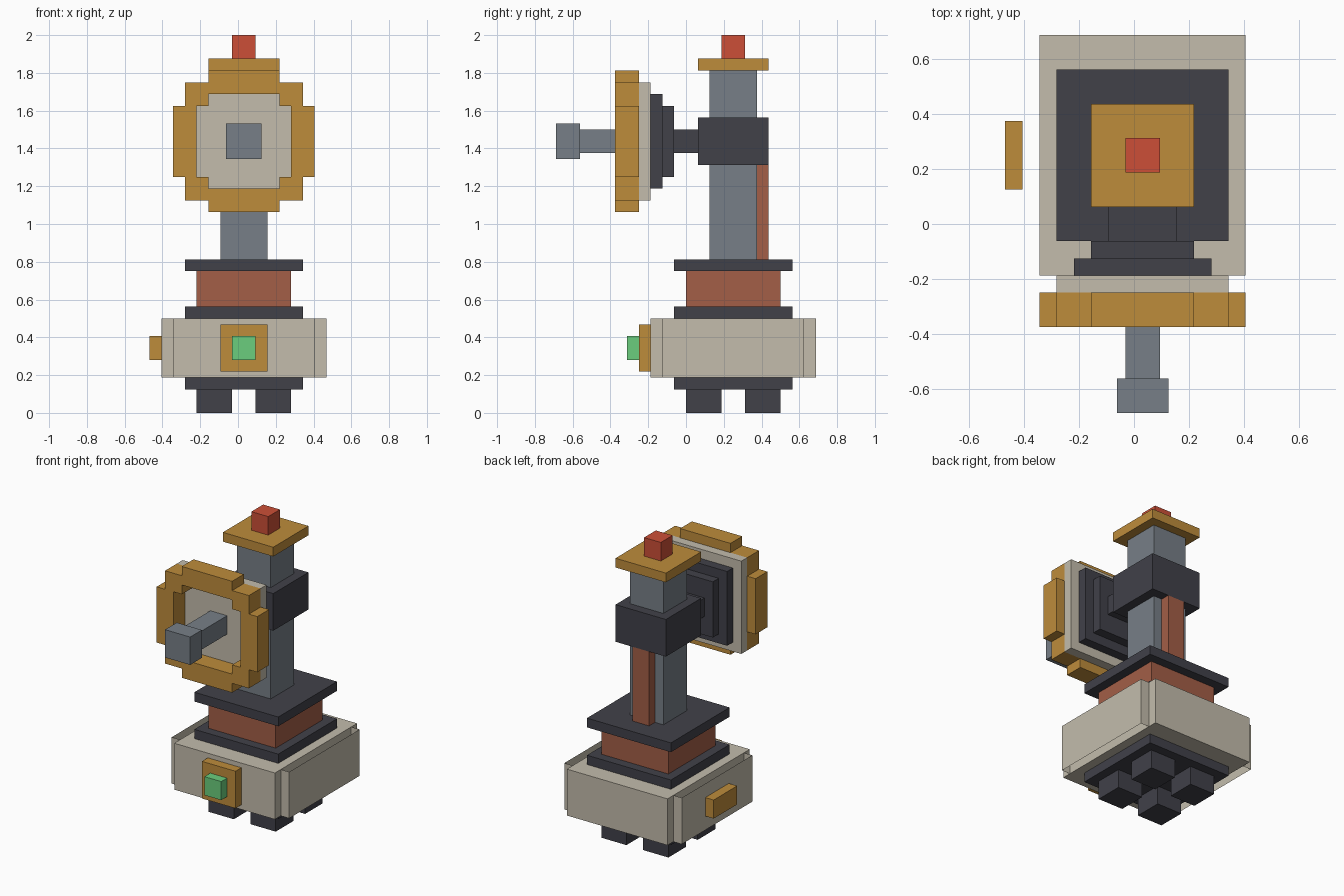
import bpy, bmesh

if "Cube" in bpy.data.objects:
    bpy.data.objects.remove(bpy.data.objects["Cube"], do_unlink=True)

U = 1 / 16          # one grid step
X_OFFSET = 0.5      # the body sits half a step off centre


def material(name, rgb):
    def linear(c):
        c /= 255
        return c / 12.92 if c <= 0.04045 else ((c + 0.055) / 1.055) ** 2.4
    colour = (*[linear(c) for c in rgb], 1)
    m = bpy.data.materials.new(name)
    m.diffuse_color = colour
    m.use_nodes = True
    m.node_tree.nodes["Principled BSDF"].inputs["Base Color"].default_value = colour
    return m


beige = material("beige", (195, 188, 172))
brass = material("brass", (190, 140, 59))
dark = material("charcoal", (65, 65, 73))
rust = material("rust", (163, 94, 71))
steel = material("steel_grey", (119, 127, 135))
red = material("red", (204, 79, 55))
green = material("green", (107, 205, 125))


def box(name, x, y, z, mat, open_faces=()):
    """Box between (low, high) grid limits; open_faces lists normals to leave out."""
    bm = bmesh.new()
    bmesh.ops.create_cube(bm, size=1)
    bm.normal_update()
    gaps = [f for f in bm.faces
            if any(sum(a * b for a, b in zip(f.normal, n)) > 0.9 for n in open_faces)]
    bmesh.ops.delete(bm, geom=gaps, context='FACES_ONLY')
    for v in bm.verts:
        v.co = [(lo + hi) / 2 + c * (hi - lo) for c, (lo, hi) in zip(v.co, (x, y, z))]
        v.co.x += X_OFFSET
        v.co *= U
    mesh = bpy.data.meshes.new(name)
    bm.to_mesh(mesh)
    bm.free()
    mesh.materials.append(mat)
    obj = bpy.data.objects.new(name, mesh)
    bpy.context.collection.objects.link(obj)
    return obj


def span(side, a, b):
    """Limits a..b mirrored to the chosen side."""
    return tuple(sorted((side * a, side * b)))


SIDES = ((1, "left"), (-1, "right"))

# Feet
for s, side in SIDES:
    for end, y in (("front", (0, 3)), ("back", (5, 8))):
        box(f"{end}_{side}_foot", span(s, 1, 4), y, (0, 2), dark)

# Base with open-ended side panels
box("base_underplate", (-5, 5), (-1, 9), (2, 3), dark)
box("base_body", (-6, 6), (-3, 11), (3, 8), beige)
for s, side in SIDES:
    box(f"{side}_side_panel", span(s, 6, 7), (-2, 10), (3, 8), beige,
        open_faces=((0, 0, 1), (0, 0, -1), (-s, 0, 0)))

# Base fittings
box("button_plate", (-2, 2), (-4, -3), (3.5, 7.5), brass)
box("button", (-1, 1), (-5, -4), (4.5, 6.5), green)
box("side_handle", (-8, -7), (2, 6), (4.5, 6.5), brass)

# Stepped plinth
box("plinth_lower_plate", (-5, 5), (-1, 9), (8, 9), dark)
box("plinth_core", (-4, 4), (0, 8), (9, 12), rust)
box("plinth_upper_plate", (-5, 5), (-1, 9), (12, 13), dark)

# Mast
box("mast", (-2, 2), (2, 6), (13, 29), steel)
box("mast_pipe", (-1, 1), (6, 7), (13, 21), rust)
box("mast_collar", (-3, 3), (1, 7), (21, 25), dark)
box("mast_cap", (-3, 3), (1, 7), (29, 30), brass)
box("beacon", (-1, 1), (3, 5), (30, 32), red)

# Dish mount and dish
box("dish_arm", (-2, 2), (-1, 1), (22, 24), dark)
box("dish_inner_backing", (-3, 3), (-2, -1), (20, 26), dark)
box("dish_outer_backing", (-4, 4), (-3, -2), (19, 27), dark)
box("dish_plate", (-5, 5), (-4, -3), (18, 28), beige)

# Stepped rim around the dish
RIM_Y = (-6, -4)
for s, side in SIDES:
    box(f"rim_{side}_bar", span(s, 4, 6), RIM_Y, (20, 26), brass)
    for end, z in (("top", (26, 28)), ("bottom", (18, 20))):
        box(f"rim_{end}_{side}_corner", span(s, 3, 5), RIM_Y, z, brass)
box("rim_top_bar", (-3, 3), RIM_Y, (27, 29), brass)
box("rim_bottom_bar", (-3, 3), RIM_Y, (17, 19), brass)

# Receiver
box("receiver_rod", (-1, 1), (-9, -4), (22, 24), steel)
box("receiver_tip", (-1.5, 1.5), (-11, -9), (21.5, 24.5), steel)
